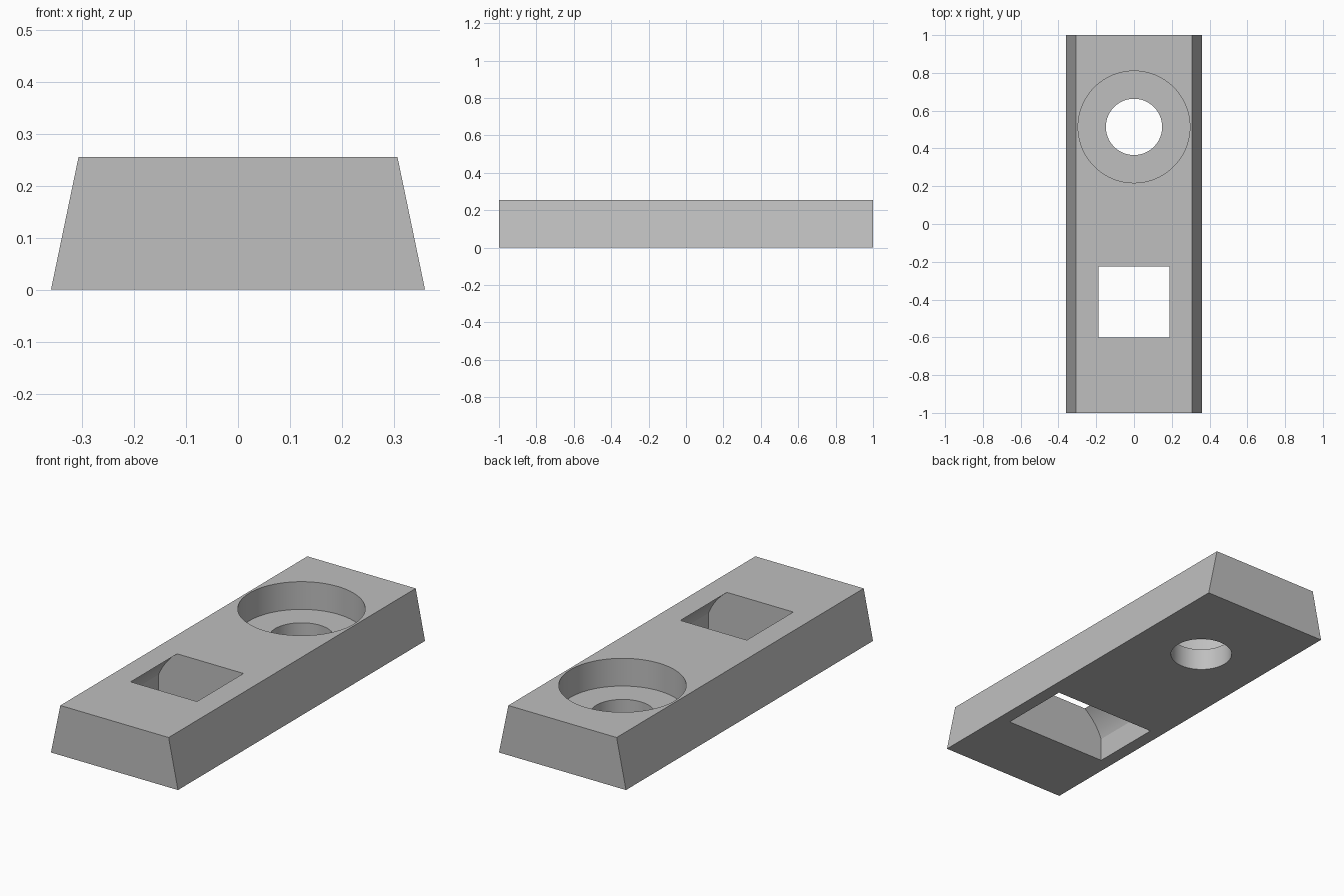
import bpy, bmesh, math

cube = bpy.data.objects.get("Cube")
if cube:
    bpy.data.objects.remove(cube, do_unlink=True)

HEIGHT = 0.255
HOLE_Y = 0.514          # centre of the stepped round hole
STEP_Z = 0.113          # floor of the counterbore
SLOT_Y = (-0.6, -0.224)
SLOT_TOP, SLOT_BOTTOM = 0.188, 0.293   # half widths of the slot

grey = bpy.data.materials.new("plain grey")
grey.use_nodes = True
colour = (0.52, 0.52, 0.52, 1)
grey.diffuse_color = colour
grey.node_tree.nodes["Principled BSDF"].inputs["Base Color"].default_value = colour


def make_object(name, bm):
    bmesh.ops.recalc_face_normals(bm, faces=bm.faces)
    mesh = bpy.data.meshes.new(name)
    bm.to_mesh(mesh)
    bm.free()
    mesh.materials.append(grey)
    obj = bpy.data.objects.new(name, mesh)
    bpy.context.collection.objects.link(obj)
    return obj


def prism(name, half_profile, y0, y1):
    """Mirror an x-z half profile and extrude it along y."""
    outline = half_profile + [(-x, z) for x, z in reversed(half_profile)]
    bm = bmesh.new()
    face = bm.faces.new([bm.verts.new((x, y0, z)) for x, z in outline])
    ext = bmesh.ops.extrude_face_region(bm, geom=[face])
    moved = [v for v in ext["geom"] if isinstance(v, bmesh.types.BMVert)]
    bmesh.ops.translate(bm, verts=moved, vec=(0, y1 - y0, 0))
    return make_object(name, bm)


def drill(name, radius, z0, z1):
    bm = bmesh.new()
    bmesh.ops.create_cone(bm, cap_ends=True, segments=96, radius1=radius,
                          radius2=radius, depth=z1 - z0)
    bmesh.ops.translate(bm, verts=bm.verts, vec=(0, HOLE_Y, (z0 + z1) / 2))
    return make_object(name, bm)


# Tapered bar
bar = prism("tapered_bar", [(0.36, 0), (0.307, HEIGHT)], -1, 1)

# Slot cutter: straight lower walls, then an arc closing in to the top opening
radius = math.hypot(SLOT_TOP, HEIGHT)
start, end = math.acos(SLOT_BOTTOM / radius), math.acos(SLOT_TOP / radius)
steps = 14
arc = [(radius * math.cos(a), radius * math.sin(a))
       for a in (start + (end - start) * i / steps for i in range(steps + 1))]
slot = prism("slot_cutter", [(SLOT_BOTTOM, -0.1)] + arc + [(SLOT_TOP, 0.4)], *SLOT_Y)

# Stepped round hole cutters
cutters = [slot,
           drill("through_hole_cutter", 0.149, -0.1, 0.2),
           drill("counterbore_cutter", 0.296, STEP_Z, 0.4)]

bpy.ops.object.select_all(action="DESELECT")
bar.select_set(True)
bpy.context.view_layer.objects.active = bar
for cutter in cutters:
    cutter.hide_render = True
    mod = bar.modifiers.new(cutter.name, "BOOLEAN")
    mod.operation = "DIFFERENCE"
    mod.solver = "EXACT"
    mod.object = cutter
    bpy.ops.object.modifier_apply(modifier=mod.name)
for cutter in cutters:
    bpy.data.objects.remove(cutter, do_unlink=True)

bpy.ops.object.shade_smooth_by_angle(angle=math.radians(20))
